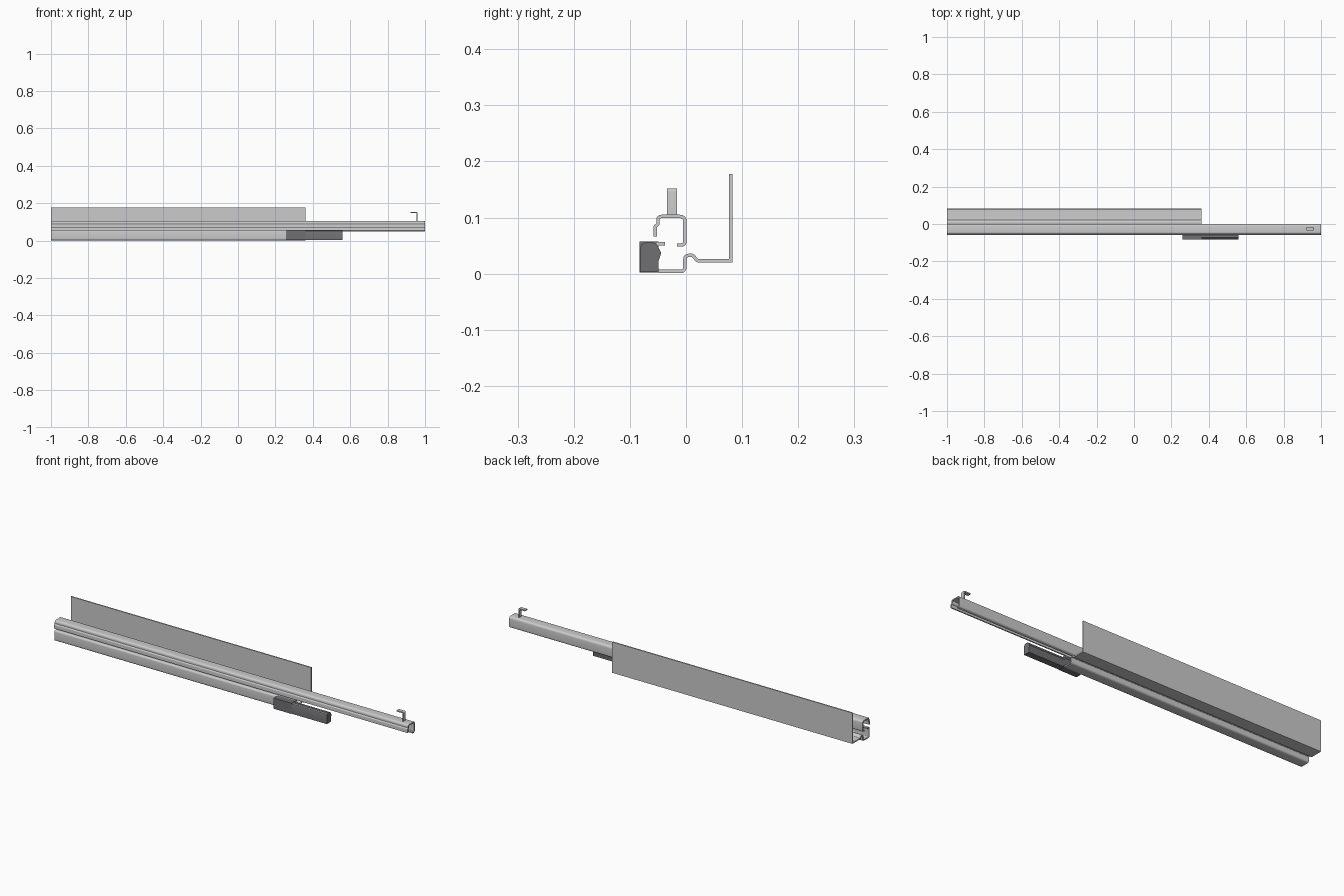
import bpy, bmesh, math
from mathutils import Vector

if "Cube" in bpy.data.objects:
    bpy.data.objects.remove(bpy.data.objects["Cube"])

T = 0.006  # sheet thickness


def fillet(path, seg=4):
    """Round the corners of an open path of (u, v, radius) points."""
    pts = [Vector(p[:2]) for p in path]
    out = [pts[0]]
    for i in range(1, len(pts) - 1):
        p, r = pts[i], path[i][2]
        if r == 0:
            out.append(p)
            continue
        a = (pts[i - 1] - p).normalized()
        b = (pts[i + 1] - p).normalized()
        half = a.angle(b) / 2
        d = min(r / math.tan(half), (pts[i - 1] - p).length * 0.49, (pts[i + 1] - p).length * 0.49)
        s, e = p + a * d, p + b * d
        for k in range(seg + 1):
            t = k / seg
            out.append(s * (1 - t) ** 2 + p * 2 * t * (1 - t) + e * t * t)
    out.append(pts[-1])
    return out


def sheet(path, t=T):
    """Closed outline of a sheet of thickness t following the path."""
    pts = fillet(path)
    left, right = [], []
    for i, p in enumerate(pts):
        d1 = (p - pts[i - 1]).normalized() if i else (pts[1] - p).normalized()
        d2 = (pts[i + 1] - p).normalized() if i < len(pts) - 1 else d1
        n1, n2 = Vector((-d1.y, d1.x)), Vector((-d2.y, d2.x))
        m = (n1 + n2).normalized()
        off = m * (t / 2 / max(m.dot(n1), 0.4))
        left.append(p + off)
        right.append(p - off)
    return left + right[::-1]


def extrude(name, outline, axis, lo, hi, mat=None):
    """Prism along x (outline is y,z) or along y (outline is x,z)."""
    bm = bmesh.new()
    def at(p, h):
        return (h, p[0], p[1]) if axis == 'x' else (p[0], h, p[1])
    a = [bm.verts.new(at(p, lo)) for p in outline]
    b = [bm.verts.new(at(p, hi)) for p in outline]
    n = len(a)
    for i in range(n):
        j = (i + 1) % n
        bm.faces.new((a[i], a[j], b[j], b[i]))
    bm.faces.new(a[::-1])
    bm.faces.new(b)
    bmesh.ops.recalc_face_normals(bm, faces=bm.faces)
    me = bpy.data.meshes.new(name)
    bm.to_mesh(me)
    bm.free()
    ob = bpy.data.objects.new(name, me)
    bpy.context.collection.objects.link(ob)
    if mat:
        me.materials.append(mat)
    bpy.ops.object.select_all(action='DESELECT')
    ob.select_set(True)
    bpy.context.view_layer.objects.active = ob
    bpy.ops.object.shade_smooth_by_angle(angle=math.radians(30))
    return ob


dark = bpy.data.materials.new("dark_plastic")
dark.diffuse_color = (0.16, 0.16, 0.17, 1)
dark.use_nodes = True
dark.node_tree.nodes["Principled BSDF"].inputs["Base Color"].default_value = dark.diffuse_color

# Fixed rail: lower channel, hump, flange and tall mounting plate
fixed = [(-0.037, 0.053, 0), (-0.053, 0.053, 0.006), (-0.053, 0.004, 0.008),
         (-0.002, 0.004, 0.008), (-0.002, 0.032, 0.007), (0.012, 0.033, 0.006),
         (0.020, 0.023, 0.005), (0.080, 0.023, 0), (0.080, 0.178, 0)]
extrude("fixed_rail", sheet(fixed), 'x', -1.0, 0.36)

# Sliding rail: upper channel with stepped front lip
slider = [(-0.055, 0.066, 0), (-0.055, 0.084, 0.003), (-0.050, 0.088, 0.003),
          (-0.050, 0.102, 0.009), (-0.002, 0.102, 0.009), (-0.002, 0.051, 0.008),
          (-0.016, 0.051, 0)]
extrude("sliding_rail", sheet(slider), 'x', -1.0, 1.0)

# Hook standing on the end of the sliding rail
hook = [(0.957, 0.100, 0), (0.957, 0.149, 0.003), (0.922, 0.149, 0)]
extrude("rear_hook", sheet(hook), 'y', -0.034, -0.016)

# Latch: square housing over the rail end and rounded damper body
housing = [(-0.083, 0.002), (-0.049, 0.002), (-0.049, 0.057), (-0.083, 0.057)]
extrude("latch_housing", housing, 'x', 0.26, 0.36, dark)
body = [(-0.082, 0.003), (-0.082, 0.045), (-0.079, 0.052), (-0.073, 0.056),
        (-0.060, 0.056), (-0.052, 0.052), (-0.048, 0.045), (-0.044, 0.037),
        (-0.049, 0.022), (-0.049, 0.003)]
extrude("damper_body", body, 'x', 0.36, 0.56, dark)
